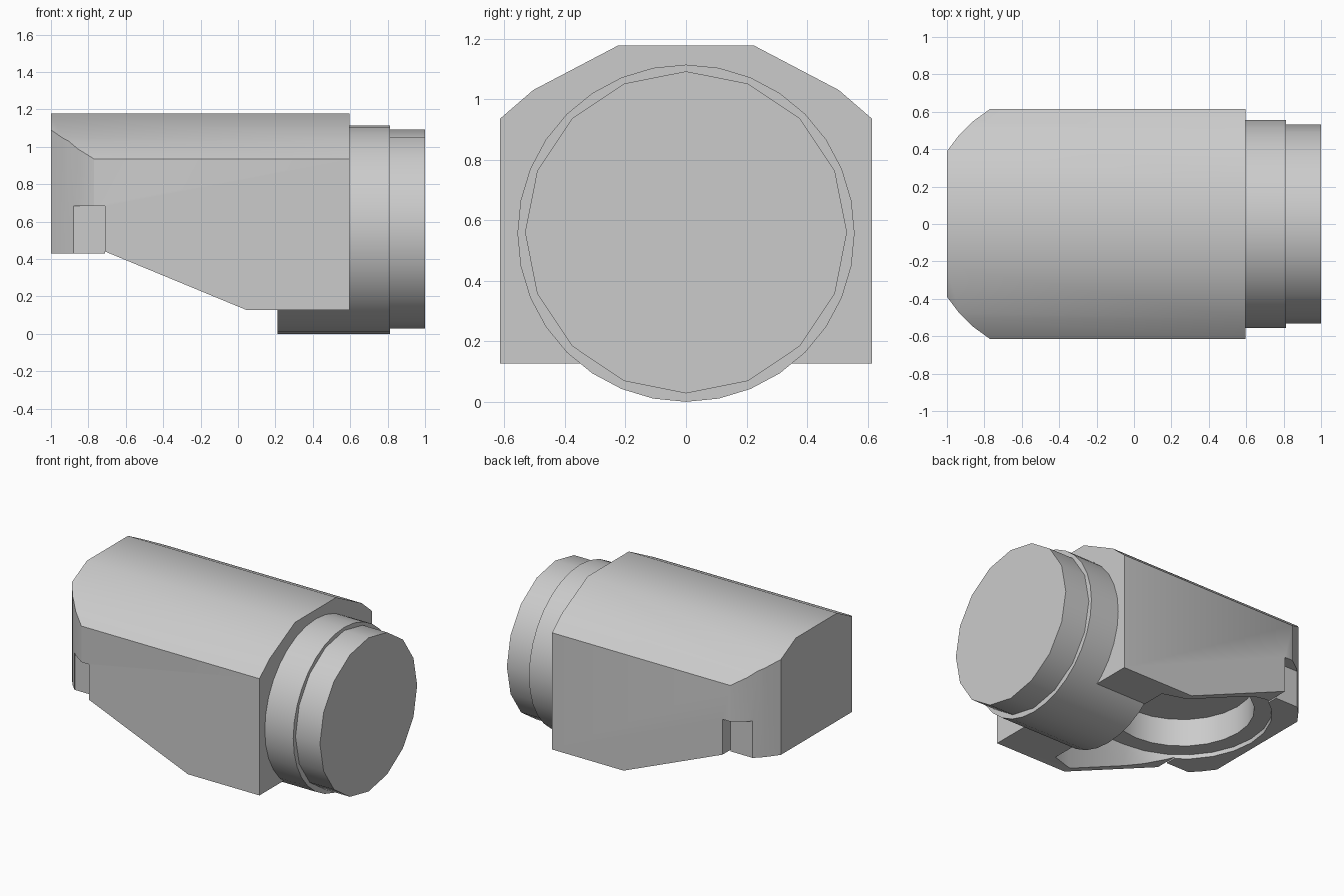
import bpy, bmesh, math
from mathutils import Matrix, Vector

cube = bpy.data.objects.get("Cube")
if cube:
    bpy.data.objects.remove(cube, do_unlink=True)

grey = bpy.data.materials.new("plain_grey")
grey.use_nodes = True
grey.diffuse_color = (0.6, 0.6, 0.6, 1)
grey.node_tree.nodes["Principled BSDF"].inputs["Base Color"].default_value = (0.6, 0.6, 0.6, 1)


def add_object(name, bm):
    bmesh.ops.recalc_face_normals(bm, faces=bm.faces)
    mesh = bpy.data.meshes.new(name)
    bm.to_mesh(mesh)
    bm.free()
    mesh.materials.append(grey)
    obj = bpy.data.objects.new(name, mesh)
    bpy.context.collection.objects.link(obj)
    return obj


def prism(name, outline, axis, start, end):
    """Extrude a 2D outline along one axis; outline holds the other two axes in order."""
    bm = bmesh.new()
    verts = []
    for a, b in outline:
        co = [a, b]
        co.insert(axis, start)
        verts.append(bm.verts.new(co))
    face = bm.faces.new(verts)
    out = bmesh.ops.extrude_face_region(bm, geom=[face])
    shift = Vector((0, 0, 0))
    shift[axis] = end - start
    moved = [g for g in out["geom"] if isinstance(g, bmesh.types.BMVert)]
    bmesh.ops.translate(bm, verts=moved, vec=shift)
    return add_object(name, bm)


def barrel(name, sides, radius, x0, x1, z):
    bm = bmesh.new()
    bmesh.ops.create_cone(bm, cap_ends=True, segments=sides, radius1=radius,
                          radius2=radius, depth=x1 - x0)
    bmesh.ops.transform(bm, verts=bm.verts, matrix=Matrix.Translation(
        ((x0 + x1) / 2, 0, z)) @ Matrix.Rotation(math.pi / 2, 4, 'Y'))
    return add_object(name, bm)


def arc(cx, radius, first, last, steps):
    angles = [math.radians(first + (last - first) * i / steps) for i in range(steps + 1)]
    return [(cx + radius * math.cos(a), radius * math.sin(a)) for a in angles]


def boolean(obj, cutter, operation='DIFFERENCE'):
    cutter.hide_render = True
    mod = obj.modifiers.new("cut", 'BOOLEAN')
    mod.operation = operation
    mod.solver = 'EXACT'
    mod.object = cutter
    bpy.context.view_layer.objects.active = obj
    bpy.ops.object.modifier_apply(modifier=mod.name)
    bpy.data.objects.remove(cutter, do_unlink=True)


# Housing: faceted hood section run lengthwise
half = [(0.615, 0.127), (0.615, 0.935), (0.505, 1.03), (0.225, 1.177)]
section = half + [(-y, z) for y, z in reversed(half)]
housing = prism("housing", section, 0, -1.0, 0.595)

# Rounded nose corners
nose = arc(-0.393, 0.721, 112.9, 147.3, 4)
plan = [(0.8, 0.8)] + nose + [(x, -y) for x, y in reversed(nose)] + [(0.8, -0.8)]
boolean(housing, prism("nose_cutter", plan, 2, -0.2, 1.5), 'INTERSECT')

# Raised and sloping underside
slope = [(-1.2, 0.43), (-0.71, 0.43), (-0.71, 0.44), (0.064, 0.12), (0.064, -0.1), (-1.2, -0.1)]
boolean(housing, prism("slope_cutter", slope, 1, -1, 1))

# Open slot under the housing, rounded towards the nose
slot = [(0.205, -0.515), (0.205, 0.515), (0.06, 0.56)] + arc(-0.39, 0.56, 90, 270, 12) + [(0.06, -0.56)]
boolean(housing, prism("slot_cutter", slot, 2, -0.1, 0.46))

# Deeper round socket
boolean(housing, prism("socket_cutter", arc(-0.39, 0.45, 0, 345, 23), 2, 0.3, 0.65))

# Notches at the lower nose corners
for side in (1, -1):
    box = [(-0.88, side * 0.528), (-0.71, side * 0.528), (-0.71, side * 0.8), (-0.88, side * 0.8)]
    boolean(housing, prism("notch_cutter", box, 2, 0.2, 0.685))

# Round barrel and its end cap
collar = barrel("barrel_collar", 32, 0.557, 0.21, 0.813, 0.557)
end_cap = barrel("barrel_end", 16, 0.532, 0.80, 1.0, 0.56)

# Smooth shading with sharp edges kept
bpy.ops.object.select_all(action='DESELECT')
for obj in (housing, collar, end_cap):
    obj.select_set(True)
bpy.context.view_layer.objects.active = housing
bpy.ops.object.shade_smooth_by_angle(angle=math.radians(30))
